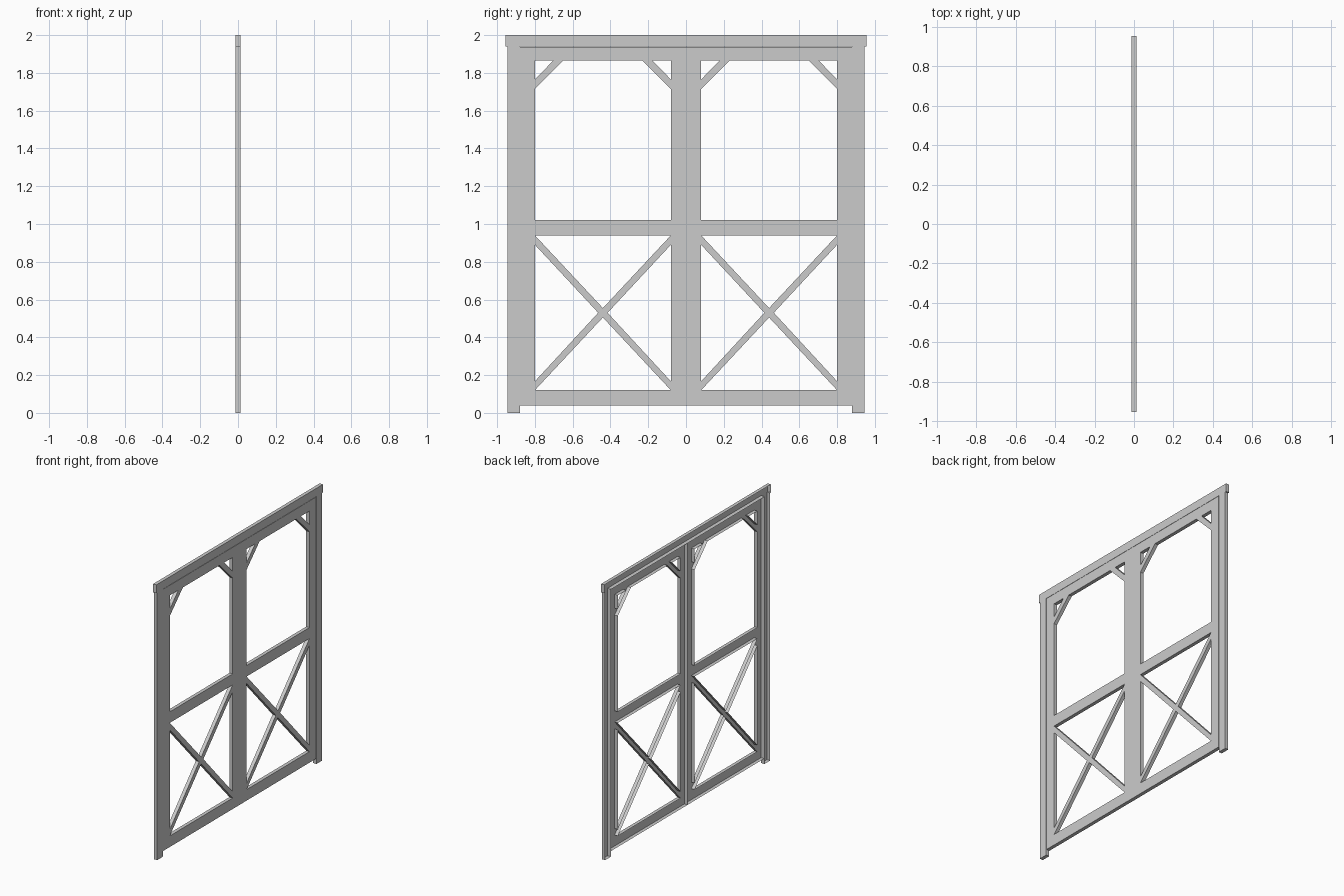
import bpy, bmesh

if "Cube" in bpy.data.objects:
    bpy.data.objects.remove(bpy.data.objects["Cube"])

T = 0.013  # half thickness


def channel(name, loops):
    """Flat face on +x with holes, side walls running back to -x, open back."""
    bm = bmesh.new()
    for pts in loops:
        vs = [bm.verts.new((T, y, z)) for y, z in pts]
        for a, b in zip(vs, vs[1:] + vs[:1]):
            bm.edges.new((a, b))
    bmesh.ops.triangle_fill(bm, use_beauty=True, use_dissolve=False,
                            edges=bm.edges[:], normal=(1, 0, 0))
    for f in bm.faces:
        f.normal_update()
        if f.normal.x < 0:
            f.normal_flip()
    rim = [(l.vert, l.link_loop_next.vert) for f in bm.faces for l in f.loops
           if l.edge.is_boundary]
    back = {a: bm.verts.new((-T, a.co.y, a.co.z)) for a, _ in rim}
    for a, b in rim:
        bm.faces.new((b, a, back[a], back[b]))
    me = bpy.data.meshes.new(name)
    bm.to_mesh(me)
    bm.free()
    ob = bpy.data.objects.new(name, me)
    bpy.context.collection.objects.link(ob)
    return ob


# Outer frame: two posts and an overhanging header
half = [(0.88, 1.94), (0.88, 0), (0.945, 0), (0.945, 1.94), (0.955, 1.94), (0.955, 2.0)]
channel("door_frame", [half + [(-y, z) for y, z in reversed(half)]])

# Door leaf: outline plus openings left between rails, stiles and braces
A, B, M = 0.08, 0.80, 0.44      # opening edges and middle
LO, HI, ZM = 0.12, 0.94, 0.53   # lower panel
TOP = 1.865
leaf = [
    [(0, 0.04), (0.878, 0.04), (0.878, 1.938), (0, 1.938)],
    # upper opening with cut corners
    [(A, 1.02), (B, 1.02), (B, 1.715), (0.65, TOP), (0.23, TOP), (A, 1.715)],
    # small corner triangles behind the knee braces
    [(B, 1.765), (B, TOP), (0.703, TOP)],
    [(A, 1.765), (A, TOP), (0.177, TOP)],
    # four triangles around the cross brace
    [(A, HI), (B, HI), (M, 0.555)],
    [(A, LO), (B, LO), (M, 0.505)],
    [(B, 0.89), (B, 0.167), (0.465, ZM)],
    [(A, 0.89), (A, 0.167), (0.415, ZM)],
]
for side, name in ((1, "door_leaf_right"), (-1, "door_leaf_left")):
    channel(name, [[(side * y, z) for y, z in loop] for loop in leaf])
